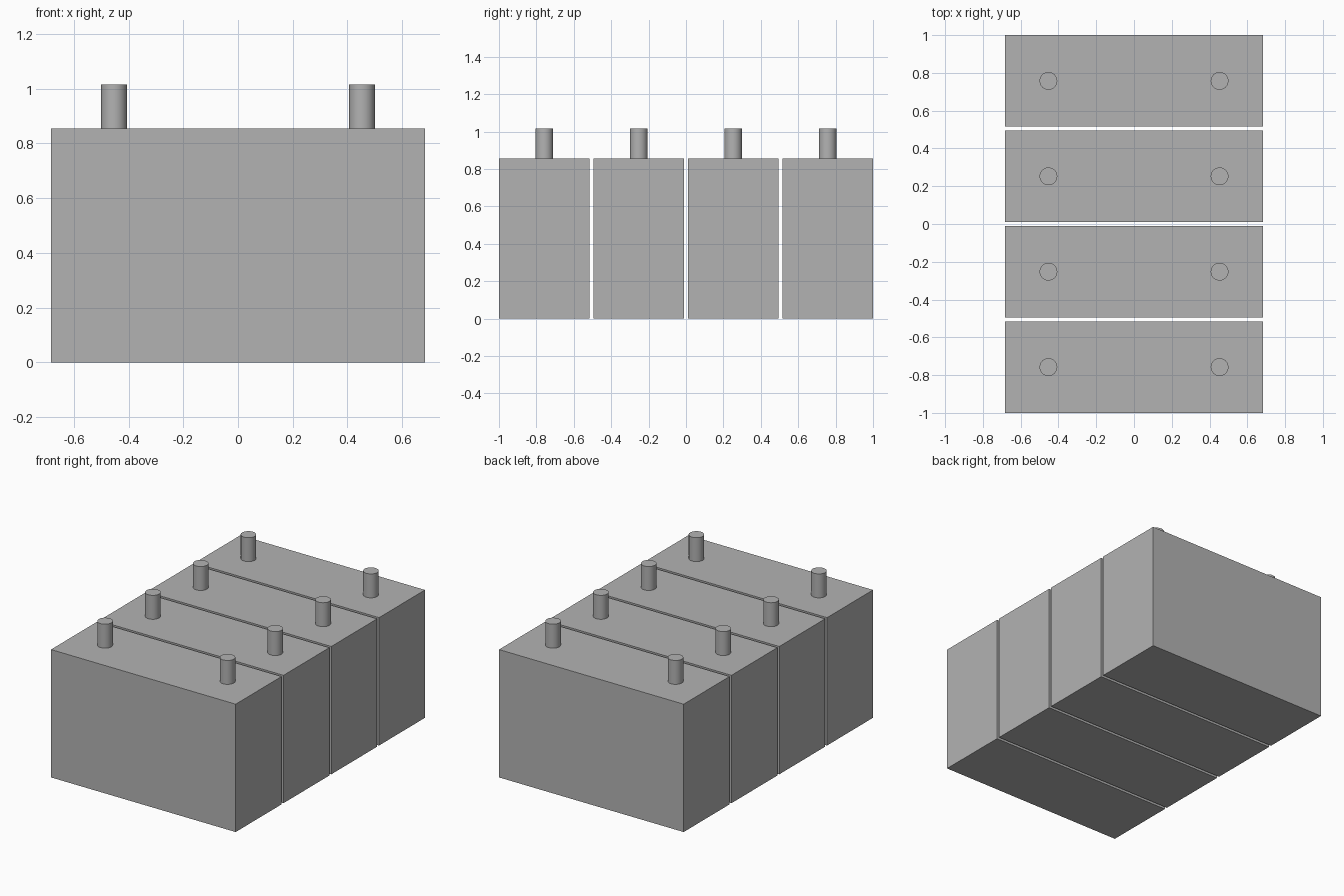
import bpy
import math

cube = bpy.data.objects.get("Cube")
if cube:
    bpy.data.objects.remove(cube, do_unlink=True)

# Single flat grey
grey = bpy.data.materials.new("grey")
grey.use_nodes = True
colour = (0.45, 0.45, 0.45, 1.0)
grey.diffuse_color = colour
grey.node_tree.nodes["Principled BSDF"].inputs["Base Color"].default_value = colour

WIDTH, DEPTH, HEIGHT = 1.366, 0.485, 0.855
PITCH = 0.505
PEG_X, PEG_RADIUS, PEG_TOP = 0.453, 0.047, 1.015


def add_block(number, y):
    bpy.ops.mesh.primitive_cube_add(size=1, location=(0, y, HEIGHT / 2))
    block = bpy.context.object
    block.name = f"block_{number}"
    block.scale = (WIDTH, DEPTH, HEIGHT)
    bpy.ops.object.transform_apply(location=False, rotation=False, scale=True)
    block.data.materials.append(grey)


def add_peg(name, x, y):
    bpy.ops.mesh.primitive_cylinder_add(
        vertices=32, radius=PEG_RADIUS, depth=PEG_TOP - HEIGHT,
        location=(x, y, (PEG_TOP + HEIGHT) / 2))
    peg = bpy.context.object
    peg.name = name
    peg.data.materials.append(grey)
    bpy.ops.object.shade_smooth_by_angle(angle=math.radians(30))


# Row of four blocks, each with a pair of round pegs on top
for i in range(4):
    y = (i - 1.5) * PITCH
    add_block(i + 1, y)
    for side, sign in (("left", 1), ("right", -1)):
        add_peg(f"{side}_peg_{i + 1}", sign * PEG_X, y)
